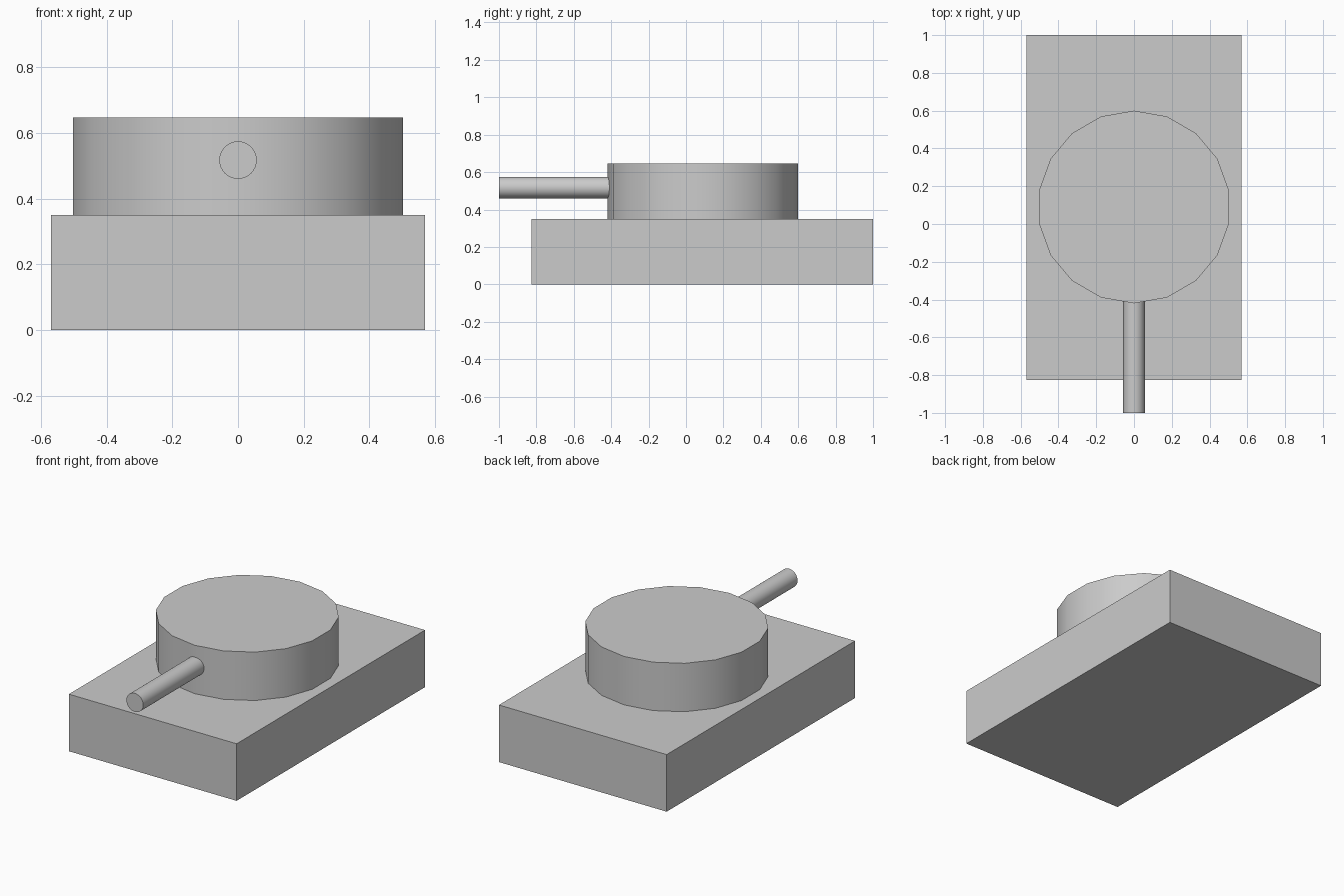
import bpy
from math import radians

if "Cube" in bpy.data.objects:
    bpy.data.objects.remove(bpy.data.objects["Cube"])


def finish(name):
    obj = bpy.context.object
    obj.name = name
    bpy.ops.object.transform_apply(location=False, rotation=True, scale=True)
    return obj


def cylinder(name, sides, radius, length, centre, rotation=(0, 0, 0)):
    bpy.ops.mesh.primitive_cylinder_add(vertices=sides, radius=radius, depth=length,
                                        location=centre, rotation=rotation)
    finish(name)
    bpy.ops.object.shade_smooth_by_angle(angle=radians(30))


# Rectangular hull
bpy.ops.mesh.primitive_cube_add(size=1, location=(0, 0.087, 0.175))
bpy.context.object.scale = (1.138, 1.826, 0.35)
finish("hull")

# Eighteen-sided turret with a vertex pointing forward
cylinder("turret", 18, 0.51, 0.297, (0, 0.09, 0.4985))

# Gun barrel, its rear end sunk slightly into the turret
front, back = -1.0, -0.39
cylinder("gun_barrel", 32, 0.057, back - front, (0, (front + back) / 2, 0.517),
         (radians(90), 0, 0))
